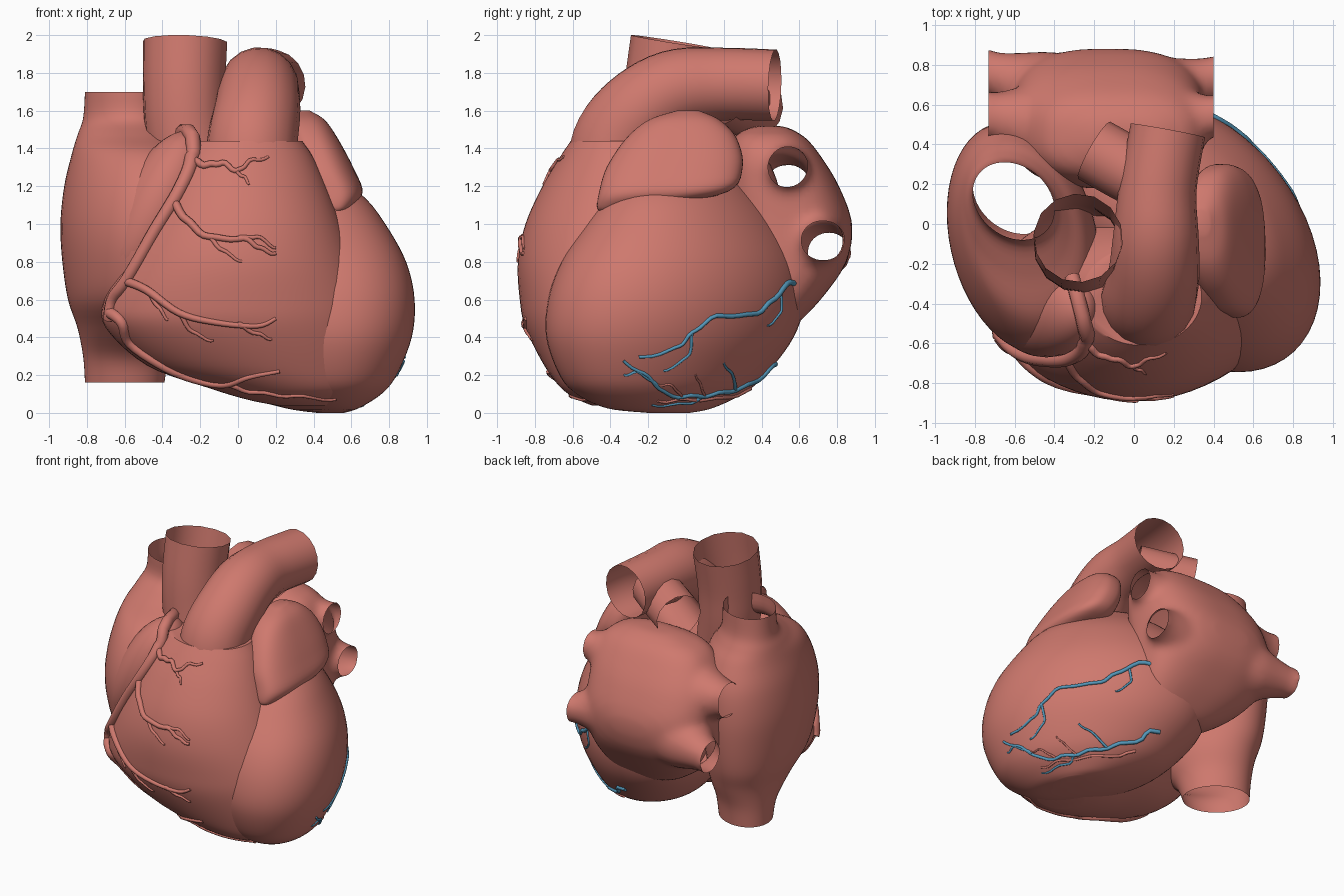
import bpy, bmesh, math
from mathutils import Vector, Matrix
from mathutils.bvhtree import BVHTree


def material(name, rgb):
    m = bpy.data.materials.new(name)
    m.diffuse_color = (*rgb, 1)
    return m


FLESH = material("flesh", (0.62, 0.19, 0.155))
VEIN = material("vein_blue", (0.09, 0.32, 0.5))


def smooth(pts, n):
    """Catmull-Rom through tuples of any length."""
    p = [pts[0]] + list(pts) + [pts[-1]]
    out = []
    for i in range(1, len(p) - 2):
        for j in range(n):
            t = j / n
            out.append(tuple(
                0.5 * (2 * b + (c - a) * t + (2 * a - 5 * b + 4 * c - d) * t * t
                       + (3 * b - a - 3 * c + d) * t ** 3)
                for a, b, c, d in zip(p[i - 1], p[i], p[i + 1], p[i + 2])))
    return out + [tuple(pts[-1])]


def add_rings(bm, rings, caps):
    vs = [[bm.verts.new(v) for v in r] for r in rings]
    n = len(vs[0])
    for a, b in zip(vs, vs[1:]):
        for i in range(n):
            bm.faces.new((a[i], a[(i + 1) % n], b[(i + 1) % n], b[i]))
    if caps:
        bm.faces.new(vs[0][::-1])
        bm.faces.new(vs[-1])


def finish(name, bm, mat=FLESH):
    bmesh.ops.recalc_face_normals(bm, faces=bm.faces)
    me = bpy.data.meshes.new(name)
    bm.to_mesh(me)
    bm.free()
    me.shade_smooth()
    me.set_sharp_from_angle(angle=math.radians(50))
    me.materials.append(mat)
    ob = bpy.data.objects.new(name, me)
    bpy.context.collection.objects.link(ob)
    return ob


def loft(name, rows, skew=0, power=2, caps=True, sides=56):
    """Stacked sections, each row is z, x min, x max, y min, y max."""
    rings = []
    k = math.sqrt(1 - skew * skew)
    for z, x0, x1, y0, y1 in smooth(rows, 5):
        ring = []
        for i in range(sides):
            a = math.tau * i / sides
            c, s = (math.copysign(abs(f(a)) ** (2 / power), f(a)) for f in (math.cos, math.sin))
            ring.append(((x0 + x1) / 2 + (x1 - x0) / 2 * (k * c + skew * s),
                         (y0 + y1) / 2 + (y1 - y0) / 2 * s, z))
        rings.append(ring)
    bm = bmesh.new()
    add_rings(bm, rings, caps)
    return finish(name, bm)


def add_tube(bm, pts, sides, caps):
    """Sweep a circle along x, y, z, radius points."""
    P = [Vector(p[:3]) for p in pts]
    n = Vector((0.31, 0.52, 0.8))
    rings = []
    for i, p in enumerate(P):
        t = (P[min(i + 1, len(P) - 1)] - P[max(i - 1, 0)]).normalized()
        n = n - t * n.dot(t)
        if n.length < 1e-4:
            n = t.orthogonal()
        n.normalize()
        b = t.cross(n)
        rings.append([p + pts[i][3] * (n * math.cos(math.tau * k / sides) + b * math.sin(math.tau * k / sides))
                      for k in range(sides)])
    add_rings(bm, rings, caps)


def tube(name, pts, sides=16):
    bm = bmesh.new()
    add_tube(bm, smooth(pts, 5), sides, False)
    return finish(name, bm)


# Ventricles
left_ventricle = loft("left_ventricle", [
    (0.0, 0.42, 0.56, -0.2, 0.02), (0.025, 0.25, 0.64, -0.42, 0.14), (0.1, 0.0, 0.76, -0.58, 0.3),
    (0.2, -0.15, 0.84, -0.67, 0.42), (0.4, -0.3, 0.92, -0.74, 0.57), (0.6, -0.35, 0.935, -0.73, 0.63),
    (0.8, -0.35, 0.89, -0.66, 0.61), (1.0, -0.3, 0.78, -0.53, 0.51), (1.15, -0.2, 0.66, -0.42, 0.38),
    (1.3, 0.0, 0.45, -0.3, 0.2)], skew=-0.35)
right_ventricle = loft("right_ventricle", [
    (0.04, 0.2, 0.52, -0.5, -0.2), (0.07, 0.05, 0.6, -0.57, -0.13), (0.13, -0.15, 0.7, -0.66, -0.05),
    (0.25, -0.48, 0.74, -0.75, 0.03), (0.45, -0.7, 0.73, -0.85, 0.1), (0.6, -0.71, 0.7, -0.88, 0.1),
    (0.8, -0.63, 0.63, -0.89, 0.1), (1.0, -0.53, 0.55, -0.85, 0.05), (1.2, -0.44, 0.47, -0.76, 0.0),
    (1.35, -0.35, 0.4, -0.67, -0.06), (1.44, -0.26, 0.34, -0.61, -0.12)])

# Right atrium, continuous with both great veins, open at the ends
right_atrium = loft("right_atrium_and_great_veins", [
    (0.16, -0.81, -0.39, -0.05, 0.35), (0.3, -0.82, -0.36, -0.12, 0.37), (0.45, -0.85, -0.28, -0.34, 0.42),
    (0.6, -0.9, -0.24, -0.54, 0.47), (0.8, -0.93, -0.2, -0.63, 0.5), (1.0, -0.94, -0.18, -0.65, 0.51),
    (1.2, -0.92, -0.18, -0.6, 0.49), (1.37, -0.88, -0.24, -0.47, 0.42), (1.47, -0.85, -0.33, -0.25, 0.36),
    (1.56, -0.82, -0.39, -0.1, 0.32), (1.7, -0.81, -0.4, -0.08, 0.31)], skew=-0.22, caps=False)
bm = bmesh.new()
bmesh.ops.create_uvsphere(bm, u_segments=32, v_segments=20, radius=1, matrix=(
    Matrix.Translation((-0.44, -0.42, 1.07)) @ Matrix.Rotation(math.radians(26), 4, 'Y')
    @ Matrix.Diagonal((0.2, 0.25, 0.46, 1))))
right_auricle = finish("right_auricle", bm)

# Left atrium fused with its four veins, then cut open at the vein mouths
left_atrium = loft("left_atrium", [
    (0.42, -0.2, 0.2, 0.3, 0.53), (0.48, -0.32, 0.28, 0.26, 0.6), (0.62, -0.5, 0.34, 0.2, 0.73),
    (0.8, -0.62, 0.36, 0.18, 0.85), (1.0, -0.62, 0.36, 0.18, 0.88), (1.2, -0.6, 0.36, 0.18, 0.81),
    (1.35, -0.53, 0.35, 0.2, 0.72), (1.46, -0.42, 0.28, 0.25, 0.63), (1.52, -0.2, 0.12, 0.36, 0.52)],
    power=2.7)
bm = bmesh.new()
bm.from_mesh(left_atrium.data)
for a, b, r in [((0.1, 0.5, 1.24), (0.45, 0.55, 1.32), 0.1), ((0.1, 0.62, 0.92), (0.46, 0.76, 0.91), 0.1),
                ((-0.35, 0.48, 1.14), (-0.78, 0.55, 1.2), 0.12), ((-0.35, 0.64, 0.88), (-0.78, 0.78, 0.84), 0.105)]:
    A, B = Vector(a), Vector(b)
    add_tube(bm, [(*A.lerp(B, t), r * k) for t, k in ((0, 2.1), (0.35, 1.8), (0.65, 1.3), (0.85, 1.03), (1, 1.08))], 24, True)
bmesh.ops.recalc_face_normals(bm, faces=bm.faces)
bm.to_mesh(left_atrium.data)
bm.free()
remesh = left_atrium.modifiers.new("fuse", 'REMESH')
remesh.mode, remesh.voxel_size = 'VOXEL', 0.025
soften = left_atrium.modifiers.new("soften", 'SMOOTH')
soften.factor, soften.iterations = 0.5, 10
bm = bmesh.new()
bm.from_object(left_atrium, bpy.context.evaluated_depsgraph_get())
bpy.data.objects.remove(left_atrium)
for x, d in ((0.4, 1), (-0.73, -1)):
    bmesh.ops.bisect_plane(bm, geom=bm.verts[:] + bm.edges[:] + bm.faces[:],
                           plane_co=(x, 0, 0), plane_no=(d, 0, 0), clear_outer=True)
finish("left_atrium_with_veins", bm)

# Left auricle
loft("left_auricle", [
    (1.06, 0.48, 0.54, -0.45, -0.34), (1.09, 0.43, 0.6, -0.47, -0.15), (1.17, 0.36, 0.66, -0.46, 0.22),
    (1.3, 0.29, 0.61, -0.42, 0.3), (1.45, 0.26, 0.53, -0.32, 0.27), (1.55, 0.25, 0.46, -0.2, 0.18),
    (1.6, 0.29, 0.38, -0.05, 0.07)], power=2.6)

# Great arteries
tube("aorta", [(-0.2, -0.16, 1.1, 0.2), (-0.27, -0.13, 1.45, 0.215), (-0.285, -0.11, 1.7, 0.22),
               (-0.28, -0.07, 1.965, 0.225)], 14)
tube("pulmonary_trunk", [(0.07, -0.39, 1.2, 0.24), (0.075, -0.37, 1.42, 0.24), (0.1, -0.25, 1.59, 0.23),
                         (0.11, -0.06, 1.71, 0.215), (0.12, 0.18, 1.74, 0.195), (0.17, 0.47, 1.735, 0.19)], 18)
tube("right_pulmonary_artery", [(0.14, 0.18, 1.68, 0.16), (-0.04, 0.28, 1.64, 0.165),
                                (-0.2, 0.37, 1.61, 0.165)], 14)


# Surface vessels: flat paths are cast onto the heart wall
def wall(obs):
    verts, polys = [], []
    for o in obs:
        k = len(verts)
        verts += [v.co.copy() for v in o.data.vertices]
        polys += [[i + k for i in p.vertices] for p in o.data.polygons]
    return BVHTree.FromPolygons(verts, polys)


def vessels(name, bvh, side, paths, mat, hook=()):
    bm = bmesh.new()
    for n, (r0, r1, pts) in enumerate(paths):
        flat = smooth(pts, 5)
        out = list(hook) if n == 0 else []
        for i, (u, z) in enumerate(flat):
            w = 0.006 * math.sin(i * 1.3) if r0 < 0.025 else 0
            o, d = ((u, -3, z + w), (0, 1, 0)) if side == 'front' else ((3, u, z + w), (-1, 0, 0))
            hit, normal, _, _ = bvh.ray_cast(Vector(o), Vector(d))
            r = r0 + (r1 - r0) * i / (len(flat) - 1)
            if hit:
                if normal.dot(Vector(d)) > 0:
                    normal = -normal
                out.append((*(hit + normal * r * 0.2), r))
        if len(out) > 2:
            add_tube(bm, out, 8, True)
    finish(name, bm, mat)


front = wall([right_ventricle, right_atrium, right_auricle, left_ventricle])
vessels("right_coronary_artery", front, 'front', [
    (0.04, 0.03, [(-0.24, 1.4), (-0.25, 1.3), (-0.32, 1.15), (-0.43, 0.97), (-0.58, 0.71), (-0.66, 0.6), (-0.68, 0.5)]),
    (0.032, 0.01, [(-0.67, 0.53), (-0.61, 0.48), (-0.57, 0.37), (-0.38, 0.24), (-0.2, 0.17), (-0.06, 0.15), (0.06, 0.19), (0.22, 0.22)]),
    (0.016, 0.008, [(-0.06, 0.15), (0.1, 0.11), (0.3, 0.09), (0.52, 0.07)]),
    (0.022, 0.008, [(-0.23, 1.33), (-0.16, 1.31), (-0.08, 1.32), (0.0, 1.28), (0.06, 1.33), (0.16, 1.35)]),
    (0.012, 0.006, [(-0.02, 1.28), (0.03, 1.25), (0.06, 1.21)]),
    (0.024, 0.01, [(-0.34, 1.12), (-0.27, 1.02), (-0.15, 0.93), (0.03, 0.92), (0.12, 0.87), (0.2, 0.84)]),
    (0.014, 0.007, [(-0.15, 0.93), (-0.08, 0.86), (0.02, 0.8)]),
    (0.014, 0.007, [(0.0, 0.92), (0.1, 0.93), (0.2, 0.87)]),
    (0.026, 0.01, [(-0.6, 0.7), (-0.48, 0.65), (-0.31, 0.53), (-0.12, 0.48), (0.1, 0.46), (0.2, 0.5)]),
    (0.014, 0.007, [(-0.31, 0.53), (-0.24, 0.43), (-0.13, 0.38)]),
    (0.014, 0.007, [(0.0, 0.47), (0.1, 0.42), (0.18, 0.39)]),
    (0.014, 0.007, [(-0.48, 0.65), (-0.42, 0.56), (-0.37, 0.49)])],
    FLESH, hook=[(-0.31, -0.27, 1.44, 0.04), (-0.29, -0.34, 1.49, 0.04), (-0.26, -0.46, 1.49, 0.04), (-0.24, -0.54, 1.46, 0.04)])

side = wall([left_ventricle])
vessels("cardiac_veins", side, 'right', [
    (0.016, 0.008, [(0.62, 0.66), (0.55, 0.69), (0.45, 0.59), (0.35, 0.52), (0.16, 0.51), (0.03, 0.42), (-0.06, 0.34), (-0.25, 0.29)]),
    (0.009, 0.006, [(0.5, 0.64), (0.5, 0.53), (0.43, 0.46)]),
    (0.009, 0.006, [(0.03, 0.42), (0.01, 0.3), (-0.12, 0.22)]),
    (0.015, 0.008, [(0.47, 0.26), (0.35, 0.16), (0.2, 0.11), (0.05, 0.09), (-0.1, 0.1), (-0.2, 0.19), (-0.33, 0.27)]),
    (0.01, 0.006, [(0.26, 0.12), (0.25, 0.19), (0.2, 0.26)]),
    (0.01, 0.006, [(-0.15, 0.14), (-0.24, 0.21), (-0.33, 0.2)]),
    (0.01, 0.006, [(0.1, 0.09), (0.0, 0.05), (-0.18, 0.04)])], VEIN)
vessels("posterior_artery", side, 'right', [
    (0.012, 0.007, [(0.48, 0.24), (0.37, 0.14), (0.2, 0.08), (0.0, 0.07), (-0.15, 0.06)]),
    (0.008, 0.005, [(0.1, 0.08), (0.08, 0.14), (0.05, 0.2)]),
    (0.008, 0.005, [(-0.02, 0.08), (-0.07, 0.14), (-0.15, 0.15)])], FLESH)
